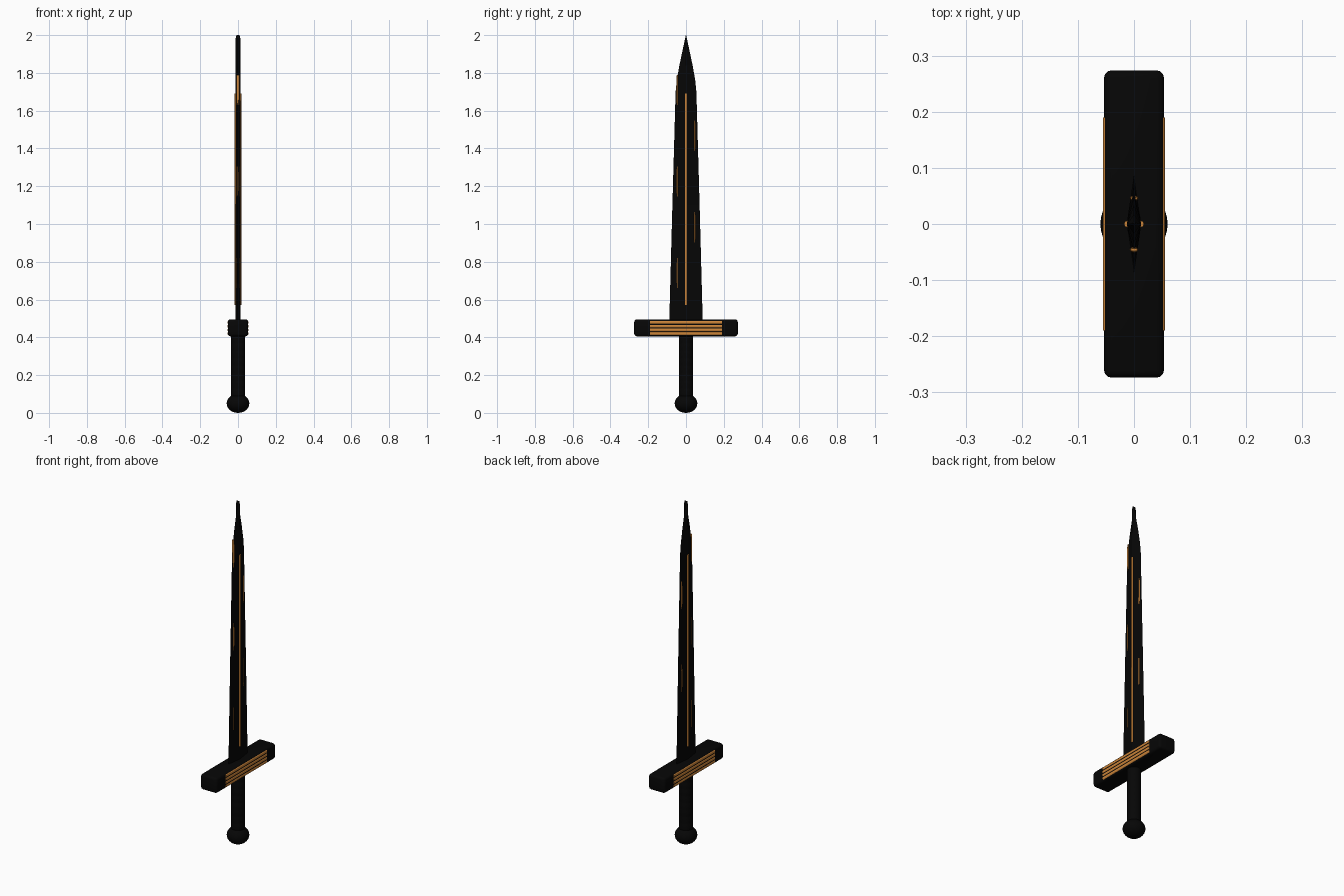
import bpy, bmesh, math
from mathutils import Matrix

if "Cube" in bpy.data.objects:
    bpy.data.objects.remove(bpy.data.objects["Cube"])


def material(name, rgb):
    m = bpy.data.materials.new(name)
    m.diffuse_color = (*rgb, 1)
    m.use_nodes = True
    m.node_tree.nodes["Principled BSDF"].inputs["Base Color"].default_value = m.diffuse_color
    return m


BLACK = material("black steel", (0.0018, 0.0018, 0.0018))
COPPER = material("copper inlay", (0.60, 0.23, 0.04))


def make(name, bm, mat, smooth=False):
    bmesh.ops.recalc_face_normals(bm, faces=bm.faces)
    me = bpy.data.meshes.new(name)
    bm.to_mesh(me)
    bm.free()
    me.materials.append(mat)
    ob = bpy.data.objects.new(name, me)
    bpy.context.collection.objects.link(ob)
    if smooth:
        bpy.ops.object.select_all(action='DESELECT')
        bpy.context.view_layer.objects.active = ob
        ob.select_set(True)
        bpy.ops.object.shade_smooth_by_angle(angle=math.radians(40))
    return ob


def loft(name, rings, mat, smooth=False):
    """Join equal-sized rings of points and cap both ends."""
    bm = bmesh.new()
    vs = [[bm.verts.new(p) for p in r] for r in rings]
    n = len(vs[0])
    for a, b in zip(vs, vs[1:]):
        for i in range(n):
            j = (i + 1) % n
            bm.faces.new((a[i], a[j], b[j], b[i]))
    bm.faces.new(vs[0])
    bm.faces.new(vs[-1])
    return make(name, bm, mat, smooth)


def circle(n):
    return [(math.cos(2 * math.pi * i / n), math.sin(2 * math.pi * i / n)) for i in range(n)]


# Blade: diamond section, (height, half width, half thickness)
blade = [(0.47, 0.089, 0.013), (1.10, 0.072, 0.013), (1.70, 0.055, 0.013),
         (1.76, 0.049, 0.013), (1.84, 0.035, 0.012), (1.92, 0.018, 0.012),
         (1.985, 0.004, 0.012), (2.0, 0.0008, 0.008)]
loft("blade", [[(t, 0, z), (0, w, z), (-t, 0, z), (0, -w, z)] for z, w, t in blade], BLACK)

# Copper line along the ridge on both faces
for s, side in ((1, "right"), (-1, "left")):
    loft("ridge_inlay_" + side,
         [[(s * 0.0115 + 0.006 * c, 0.006 * d, z) for c, d in circle(12)]
          for z in (0.57, 1.69)], COPPER, True)

# Copper streaks set through the blade, alternating sides
for i in range(5):
    s = 1 if i % 2 else -1
    zc, yc = 0.74 + 0.2425 * i, s * 0.046
    rings = []
    for dz, k in ((-0.08, 0.5), (-0.05, 1), (0.05, 1), (0.08, 0.5)):
        x, y = 0.0078 * (0.7 + 0.3 * k), 0.0052 * k
        rings.append([(x * c, yc + y * d, zc + dz) for c, d in circle(8)])
    loft(f"blade_streak_{i + 1}", rings, COPPER, True)

# Crossguard with rounded copper bands on both faces
bm = bmesh.new()
bmesh.ops.create_cube(bm, size=1, matrix=Matrix.Translation((0, 0, 0.450)) @ Matrix.Diagonal((0.107, 0.548, 0.090, 1)))
bmesh.ops.bevel(bm, geom=bm.edges[:], offset=0.014, segments=3, profile=0.5, affect='EDGES')
make("crossguard", bm, BLACK, True)
for s, side in ((1, "right"), (-1, "left")):
    for i in range(4):
        zc = 0.420 + 0.0195 * i
        loft(f"guard_band_{side}_{i + 1}",
             [[(s * 0.0515 + 0.004 * c, y, zc + 0.0085 * d) for c, d in circle(12)]
              for y in (-0.19, 0.19)], COPPER, True)

# Grip with very shallow rings
grip = [(0.035, 0.085)]
for i in range(8):
    z = 0.09 + i * 0.04
    grip += [(0.0365, z + 0.002), (0.0375, z + 0.010), (0.0375, z + 0.030), (0.0365, z + 0.038)]
loft("grip", [[(r * c, r * d, z) for c, d in circle(32)] for r, z in grip], BLACK, True)

# Pommel: flattened ball
bm = bmesh.new()
bmesh.ops.create_uvsphere(bm, u_segments=32, v_segments=16, radius=1,
                          matrix=Matrix.Translation((0, 0, 0.05)) @ Matrix.Diagonal((0.06, 0.06, 0.05, 1)))
make("pommel", bm, BLACK, True)
